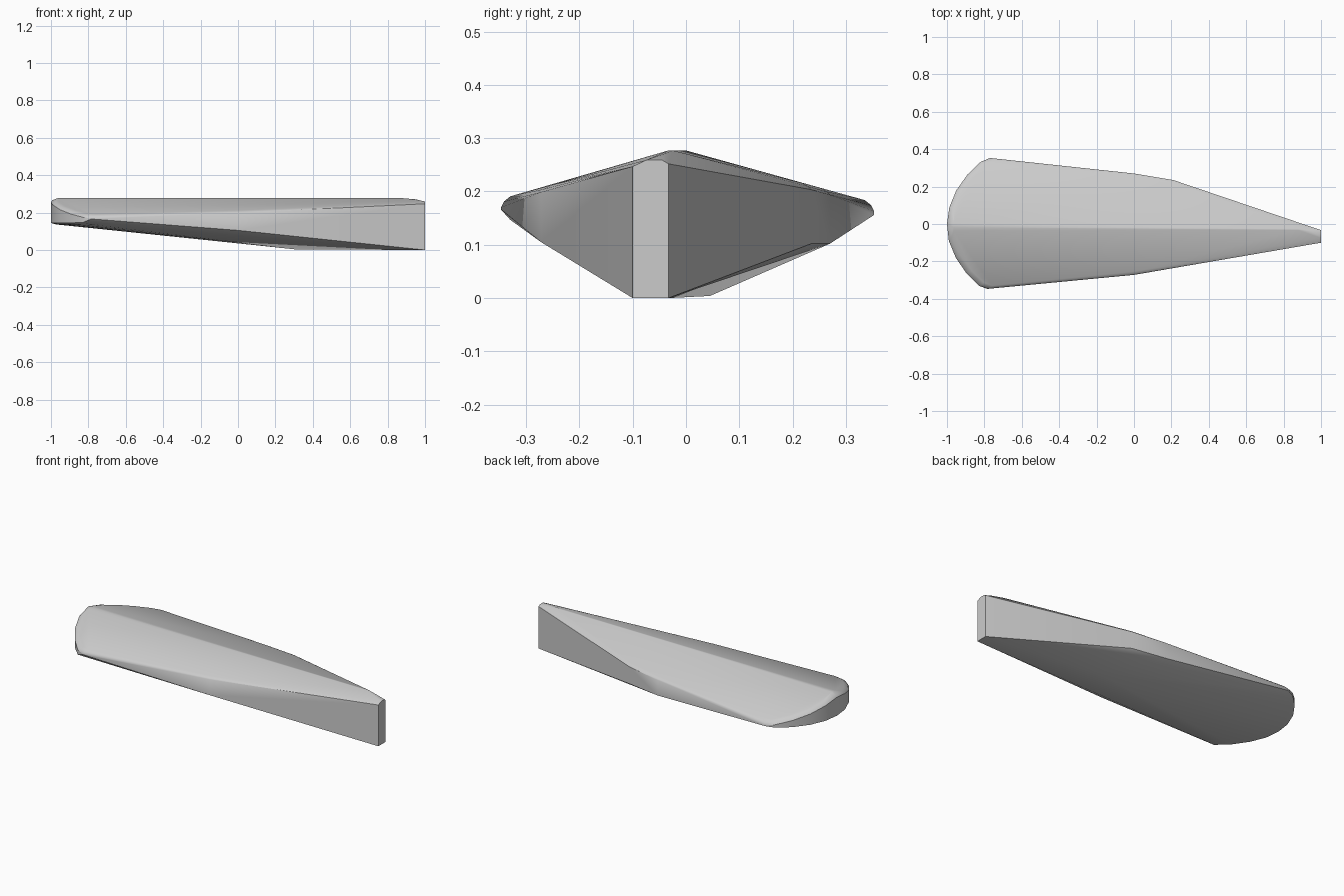
import bpy, bmesh, math


def roof(y):
    """Height of the shallow gabled top, with a narrow rounded ridge."""
    return 0.272 - 0.275 * max(0, abs(y + 0.01) - 0.025)


pts = []

# Rounded butt end: (x, y, bottom z) around the arc
arc = [(-0.77, 0.353, 0.15), (-0.82, 0.332, 0.146), (-0.89, 0.265, 0.142),
       (-0.95, 0.18, 0.14), (-0.987, 0.09, 0.139), (-1.0, 0.0, 0.139),
       (-0.99, -0.09, 0.139), (-0.953, -0.18, 0.139), (-0.895, -0.265, 0.139),
       (-0.83, -0.33, 0.141), (-0.785, -0.347, 0.16)]
for x, y, z in arc:
    top = roof(y)
    pts += [(x, y, z + 0.006), (x, y, max(z + 0.008, top - 0.016)),
            (x + 0.009, y * 0.985, top - 0.005),
            (x + 0.028, y * 0.95, roof(y * 0.95)),
            (x + 0.025, y * 0.96, z - 0.002)]

# Upright side walls
for x, y, z in [(0, 0.27, 0.102), (0.21, 0.235, 0.102), (0, -0.272, 0.105)]:
    s = 1 if y > 0 else -1
    pts += [(x, y, z), (x, y, roof(y) - 0.008),
            (x, y - s * 0.006, roof(y) - 0.002), (x, y - s * 0.018, roof(y - s * 0.018))]

# Ridge and underside
pts += [(-0.965, -0.035, 0.2725), (-0.965, -0.018, 0.277), (-0.965, 0.0, 0.277), (-0.965, 0.015, 0.2725),
        (0.88, -0.045, 0.2725), (0.88, -0.033, 0.277), (0.88, -0.025, 0.277),
        (0.95, -0.04, 0.271), (0.3, 0.045, 0.004)]

# Narrow thin-end face
pts += [(1, y, z) for y, z in [(-0.1, 0), (-0.033, 0), (-0.033, 0.252),
                               (-0.045, 0.259), (-0.075, 0.259), (-0.1, 0.247)]]

bm = bmesh.new()
for p in pts:
    bm.verts.new(p)
hull = bmesh.ops.convex_hull(bm, input=bm.verts[:])
bmesh.ops.delete(bm, geom=[v for v in bm.verts if not v.link_faces], context='VERTS')
bmesh.ops.dissolve_limit(bm, angle_limit=math.radians(0.5), verts=bm.verts[:], edges=bm.edges[:])
bmesh.ops.recalc_face_normals(bm, faces=bm.faces[:])
mesh = bpy.data.meshes.new("tapered_wedge")
bm.to_mesh(mesh)
bm.free()

wedge = bpy.data.objects.new("tapered_wedge", mesh)
bpy.context.collection.objects.link(wedge)
bpy.context.view_layer.objects.active = wedge
wedge.select_set(True)
bpy.ops.object.shade_smooth_by_angle(angle=math.radians(30))
